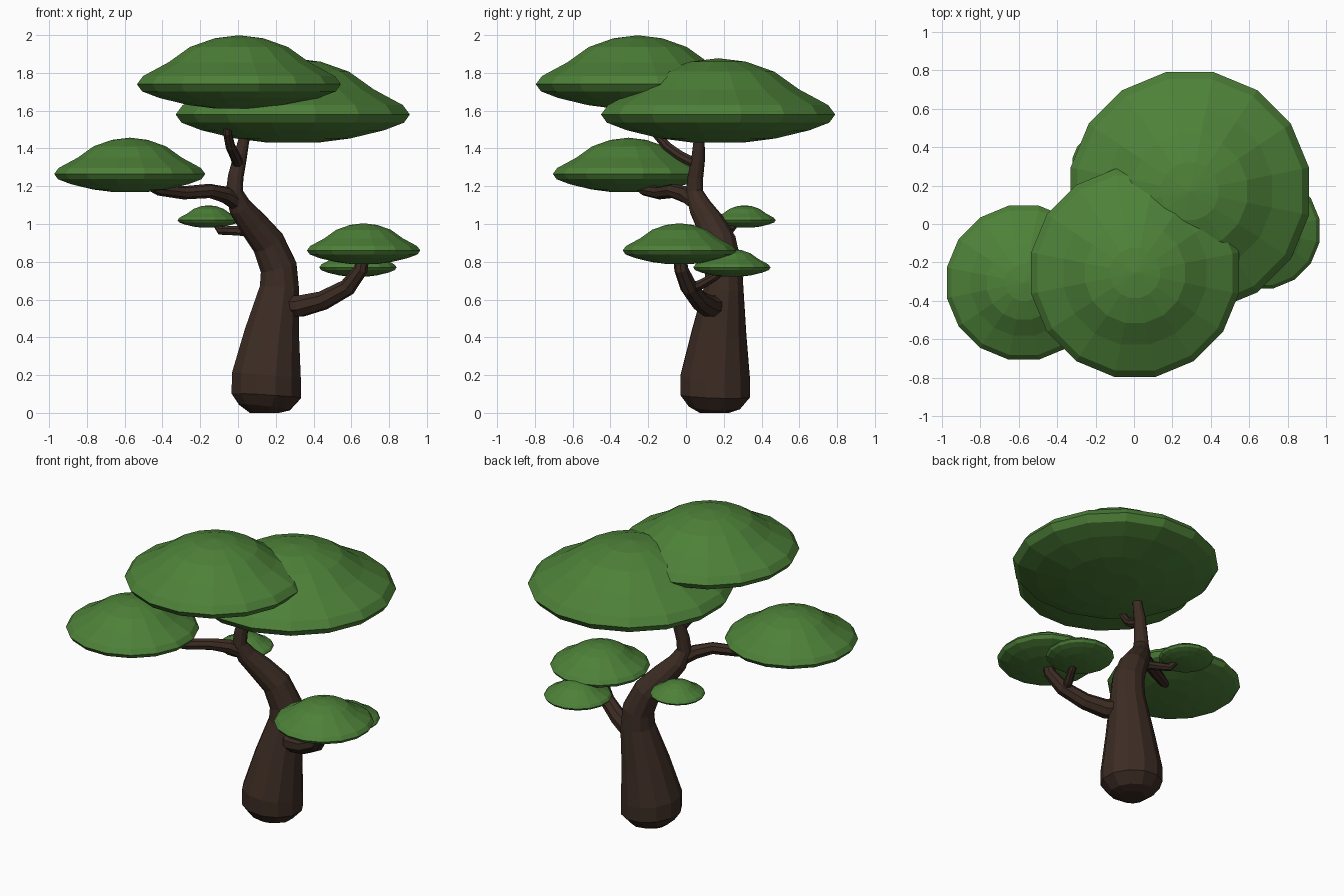
import bpy, bmesh, math
from mathutils import Vector

cube = bpy.data.objects.get("Cube")
if cube:
    bpy.data.objects.remove(cube, do_unlink=True)


def make_material(name, rgb):
    mat = bpy.data.materials.new(name)
    mat.use_nodes = True
    color = (*rgb, 1)
    mat.diffuse_color = color
    mat.node_tree.nodes["Principled BSDF"].inputs["Base Color"].default_value = color
    return mat


bark = make_material("dark bark", (0.045, 0.025, 0.017))
leaf = make_material("leaf green", (0.075, 0.22, 0.04))


def finish(name, bm, mat):
    bmesh.ops.recalc_face_normals(bm, faces=bm.faces)
    mesh = bpy.data.meshes.new(name)
    bm.to_mesh(mesh)
    bm.free()
    mesh.materials.append(mat)
    obj = bpy.data.objects.new(name, mesh)
    bpy.context.collection.objects.link(obj)
    return obj


def bridge(bm, rings):
    """Join successive rings with quads and cap both ends."""
    count = len(rings[0])
    for low, high in zip(rings, rings[1:]):
        for i in range(count):
            j = (i + 1) % count
            bm.faces.new((low[i], low[j], high[j], high[i]))
    bm.faces.new(rings[0])
    bm.faces.new(rings[-1])


def limb(name, path, sides=8):
    """Tapered faceted tube through (x, y, z, radius) points."""
    bm = bmesh.new()
    points = [Vector(p[:3]) for p in path]
    last = len(points) - 1
    side, rings = None, []
    for k, p in enumerate(points):
        along = (points[min(k + 1, last)] - points[max(k - 1, 0)]).normalized()
        if side is None:
            side = Vector((1, 0, 0)) if abs(along.x) < 0.7 else Vector((0, 1, 0))
        side = (side - along * side.dot(along)).normalized()
        other = along.cross(side)
        ring = []
        for i in range(sides):
            a = math.tau * (i + 0.5) / sides
            offset = side * math.cos(a) + other * math.sin(a)
            ring.append(bm.verts.new(p + offset * path[k][3]))
        rings.append(ring)
    bridge(bm, rings)
    return finish(name, bm, bark)


# Cushion outline: radius and height about the rim, for a unit radius
CUSHION = [(0.22, -0.24), (0.49, -0.205), (0.78, -0.135), (0.95, -0.07), (1, 0),
           (0.94, 0.08), (0.69, 0.215), (0.48, 0.365), (0.24, 0.45)]


def canopy(name, x, y, rim, radius, sides=16):
    """Faceted domed leaf cushion."""
    bm = bmesh.new()
    full = radius / math.cos(math.pi / sides)
    rings = []
    for r, h in CUSHION:
        ring = []
        for i in range(sides):
            a = math.tau * (i + 0.5) / sides
            ring.append(bm.verts.new((x + full * r * math.cos(a),
                                      y + full * r * math.sin(a), rim + radius * h)))
        rings.append(ring)
    bridge(bm, rings)
    # Raise the crown to a shallow point
    crown = max(bm.faces, key=lambda f: f.calc_center_median().z)
    tip = bmesh.ops.poke(bm, faces=[crown])["verts"][0]
    tip.co.z = rim + radius * 0.48
    return finish(name, bm, leaf)


# Trunk with rounded foot and curved taper
limb("trunk", [
    (0.14, 0.15, 0.0, 0.08), (0.14, 0.15, 0.03, 0.14), (0.15, 0.155, 0.09, 0.19),
    (0.15, 0.155, 0.19, 0.19), (0.18, 0.175, 0.42, 0.15), (0.22, 0.2, 0.66, 0.108),
    (0.215, 0.2, 0.77, 0.1), (0.16, 0.18, 0.9, 0.09), (0.08, 0.13, 1.0, 0.078),
    (0.01, 0.075, 1.09, 0.062), (-0.02, 0.045, 1.17, 0.047), (-0.012, 0.05, 1.25, 0.042),
    (0.01, 0.065, 1.35, 0.037), (0.035, 0.07, 1.46, 0.028), (0.06, 0.08, 1.56, 0.02)], 12)

# Branches
limb("top_branch", [
    (0.0, 0.05, 1.32, 0.03), (-0.015, -0.03, 1.36, 0.028), (-0.04, -0.1, 1.41, 0.026),
    (-0.055, -0.16, 1.48, 0.024), (-0.04, -0.21, 1.66, 0.02)])
limb("right_branch", [
    (0.0, 0.06, 1.11, 0.045), (-0.07, 0.0, 1.155, 0.045), (-0.15, -0.07, 1.175, 0.038),
    (-0.29, -0.14, 1.165, 0.035), (-0.42, -0.22, 1.18, 0.03), (-0.54, -0.29, 1.24, 0.024)])
limb("back_branch", [
    (0.09, 0.15, 0.96, 0.03), (-0.02, 0.19, 0.965, 0.027), (-0.09, 0.23, 0.965, 0.024),
    (-0.13, 0.28, 1.02, 0.016)])
limb("left_branch", [
    (0.22, 0.19, 0.57, 0.06), (0.33, 0.12, 0.565, 0.06), (0.45, 0.07, 0.595, 0.052),
    (0.58, 0.015, 0.665, 0.046), (0.65, -0.025, 0.76, 0.038), (0.67, -0.035, 0.86, 0.03)])
limb("left_twig", [
    (0.56, 0.02, 0.66, 0.03), (0.59, 0.08, 0.68, 0.027), (0.62, 0.15, 0.72, 0.023),
    (0.635, 0.22, 0.77, 0.017)])

# Leaf cushions
for spec in [("top_canopy", 0.005, -0.255, 1.74, 0.54),
             ("back_canopy", 0.29, 0.17, 1.58, 0.62),
             ("right_canopy", -0.573, -0.305, 1.265, 0.4),
             ("left_canopy", 0.665, -0.035, 0.86, 0.3),
             ("left_small_canopy", 0.635, 0.243, 0.77, 0.205),
             ("back_small_canopy", -0.155, 0.31, 1.02, 0.165)]:
    canopy(*spec)
